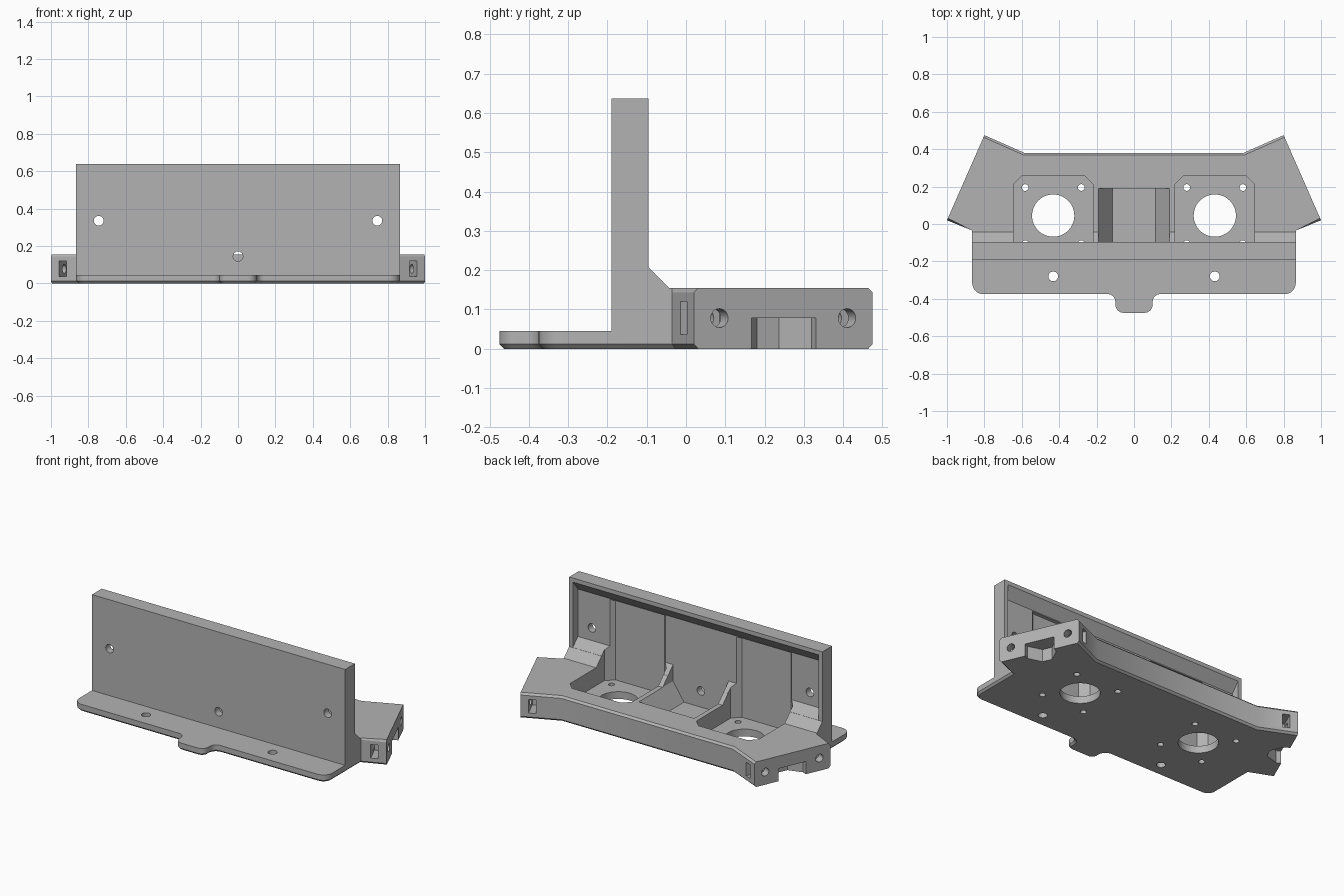
import bpy, bmesh, math
from mathutils import Vector, Matrix

cube = bpy.data.objects.get("Cube")
if cube:
    bpy.data.objects.remove(cube, do_unlink=True)

grey = bpy.data.materials.new("plain grey")
grey.use_nodes = True
GREY = (0.45, 0.45, 0.45, 1)
grey.diffuse_color = GREY
grey.node_tree.nodes["Principled BSDF"].inputs["Base Color"].default_value = GREY


def prism(name, pts, a, b, axis="z", chamfer=None):
    """Extrude a 2D profile from a to b; chamfer is a rule choosing edges."""
    place = {"z": lambda u, v, w: (u, v, w),
             "y": lambda u, v, w: (u, w, v),
             "x": lambda u, v, w: (w, u, v)}[axis]
    bm = bmesh.new()
    low = [bm.verts.new(place(u, v, a)) for u, v in pts]
    high = [bm.verts.new(place(u, v, b)) for u, v in pts]
    bm.faces.new(low)
    bm.faces.new(high)
    n = len(pts)
    for i in range(n):
        j = (i + 1) % n
        bm.faces.new((low[i], low[j], high[j], high[i]))
    bmesh.ops.recalc_face_normals(bm, faces=bm.faces)
    if chamfer:
        edges = [e for e in bm.edges if chamfer(*[v.co for v in e.verts])]
        bmesh.ops.bevel(bm, geom=edges, offset=0.012, segments=1, affect='EDGES')
    mesh = bpy.data.meshes.new(name)
    bm.to_mesh(mesh)
    bm.free()
    mesh.materials.append(grey)
    obj = bpy.data.objects.new(name, mesh)
    bpy.context.collection.objects.link(obj)
    return obj


def rod(name, centre, direction, radius, length, sides=32):
    """Round cutter centred on a point."""
    bm = bmesh.new()
    turn = Vector(direction).to_track_quat('Z', 'Y').to_matrix().to_4x4()
    bmesh.ops.create_cone(bm, cap_ends=True, segments=sides, radius1=radius, radius2=radius,
                          depth=length, matrix=Matrix.Translation(centre) @ turn)
    mesh = bpy.data.meshes.new(name)
    bm.to_mesh(mesh)
    bm.free()
    mesh.materials.append(grey)
    obj = bpy.data.objects.new(name, mesh)
    obj.hide_render = True
    bpy.context.collection.objects.link(obj)
    return obj


def combine(target, other, operation):
    """Apply a boolean and remove the helper."""
    mod = target.modifiers.new("join", 'BOOLEAN')
    mod.operation, mod.object, mod.solver = operation, other, 'EXACT'
    bpy.context.view_layer.objects.active = target
    bpy.ops.object.modifier_apply(modifier=mod.name)
    bpy.data.objects.remove(other, do_unlink=True)


def arc(cx, cy, r, start, end, steps=8):
    angles = [math.radians(start + (end - start) * i / steps) for i in range(steps + 1)]
    return [(cx + r * math.cos(t), cy + r * math.sin(t)) for t in angles]


def mirrored(half):
    """Close a half outline across x = 0."""
    return half + [(-x, y) for x, y in reversed(half)]


# Front foot plate with rounded corners and a small tab
W = 0.865
half = (arc(0.055, -0.43, 0.045, -90, 0) + arc(0.14, -0.415, 0.04, 180, 90)
        + arc(W - 0.06, -0.315, 0.06, -90, 0) + [(W, 0)])
body = prism("mounting_bracket", mirrored(half), 0, 0.045,
             chamfer=lambda p, q: p.z + q.z < 0.001)

# Rear block with angled ends
A, B = Vector((1, 0.02)), Vector((0.8, 0.475))
along = (B - A).normalized()
inward = Vector((-along.y, along.x))
block_half = [(W, -0.15), (W, -0.035), tuple(A), tuple(B), (0.585, 0.38)]


def block_edges(p, q):
    if abs(p.z - q.z) > 0.01:
        return False
    end_edge = min(abs(p.x), abs(q.x)) > 0.79 and abs(p.y - q.y) > 0.3
    forward = min(p.y, q.y) < -0.1
    return not end_edge and (p.z < 0.01 or not forward)


combine(body, prism("rear_block", mirrored(block_half), 0, 0.155, chamfer=block_edges), 'UNION')

# Upright wall with its sloped gusset
wall = [(-0.19, 0.02), (-0.19, 0.637), (-0.095, 0.637), (-0.095, 0.207), (-0.04, 0.152), (-0.04, 0.02)]
combine(body, prism("wall", wall, -W, W, "x"), 'UNION')

cutters = []
# Hollow in the back of the wall, with a sloped ceiling
hollow = [(-0.145, 0.257), (-0.085, 0.198), (-0.085, 0.612), (-0.095, 0.612), (-0.145, 0.55)]
cutters.append(prism("wall_hollow", hollow, -0.84, 0.84, "x"))

# Central pocket with sloped sides
cutters.append(prism("centre_pocket", mirrored([(0.115, 0.045), (0.19, 0.155), (0.19, 0.3)]),
                     -0.145, 0.19, "y"))
cutters.append(rod("centre_hole", (0, -0.17, 0.145), (0, 1, 0), 0.026, 0.1))

for s in (-1, 1):
    # Motor pocket with clipped corners, shaft opening and screw holes
    cx, cy, h, c = 0.432 * s, 0.045, 0.212, 0.045
    k = h - c
    octagon = [(cx + x, cy + y) for x, y in
               ((-k, -h), (k, -h), (h, -k), (h, k), (k, h), (-k, h), (-h, k), (-h, -k))]
    cutters.append(prism("motor_pocket", octagon, 0.045, 0.545))
    cutters.append(rod("shaft_hole", (cx, cy, 0.03), (0, 0, 1), 0.113, 0.2, 48))
    for dx in (-0.15, 0.15):
        for dy in (-0.15, 0.15):
            cutters.append(rod("motor_screw_hole", (cx + dx, cy + dy, 0.03), (0, 0, 1), 0.018, 0.1, 20))

    # Foot and wall screw holes
    cutters.append(rod("foot_hole", (0.432 * s, -0.28, 0.03), (0, 0, 1), 0.026, 0.2))
    cutters.append(rod("wall_hole", (0.745 * s, -0.15, 0.335), (0, 1, 0), 0.026, 0.2))

    def plan(t, d):
        """Point a distance t along the angled end and d into it."""
        p = A + along * t + inward * d
        return (p.x * s, p.y)

    # Bolt holes and nut slots in the angled ends
    length = (B - A).length
    for t, outer in ((0.071, -0.03), (length - 0.071, length + 0.03)):
        x, y = plan(t, 0.05)
        cutters.append(rod("bolt_hole", (x, y, 0.078), (inward.x * s, inward.y, 0), 0.024, 0.2, 24))
        inner = t + (t - outer) * 0.4
        slot = [plan(outer, 0.047), plan(inner, 0.047), plan(inner, 0.09), plan(outer, 0.09)]
        cutters.append(prism("nut_slot", slot, 0.036, 0.12))

    # Tapered notch under each end
    notch = [plan(t, d) for t, d in ((0.16, -0.03), (0.16, 0.03), (0.22, 0.1),
                                     (0.28, 0.1), (0.34, 0.03), (0.34, -0.03))]
    cutters.append(prism("end_notch", notch, -0.05, 0.078))

for cutter in cutters:
    cutter.hide_render = True
    combine(body, cutter, 'DIFFERENCE')

# Smooth round holes, keep edges sharp
bpy.ops.object.select_all(action='DESELECT')
body.select_set(True)
bpy.context.view_layer.objects.active = body
bpy.ops.object.shade_smooth_by_angle(angle=math.radians(25))
